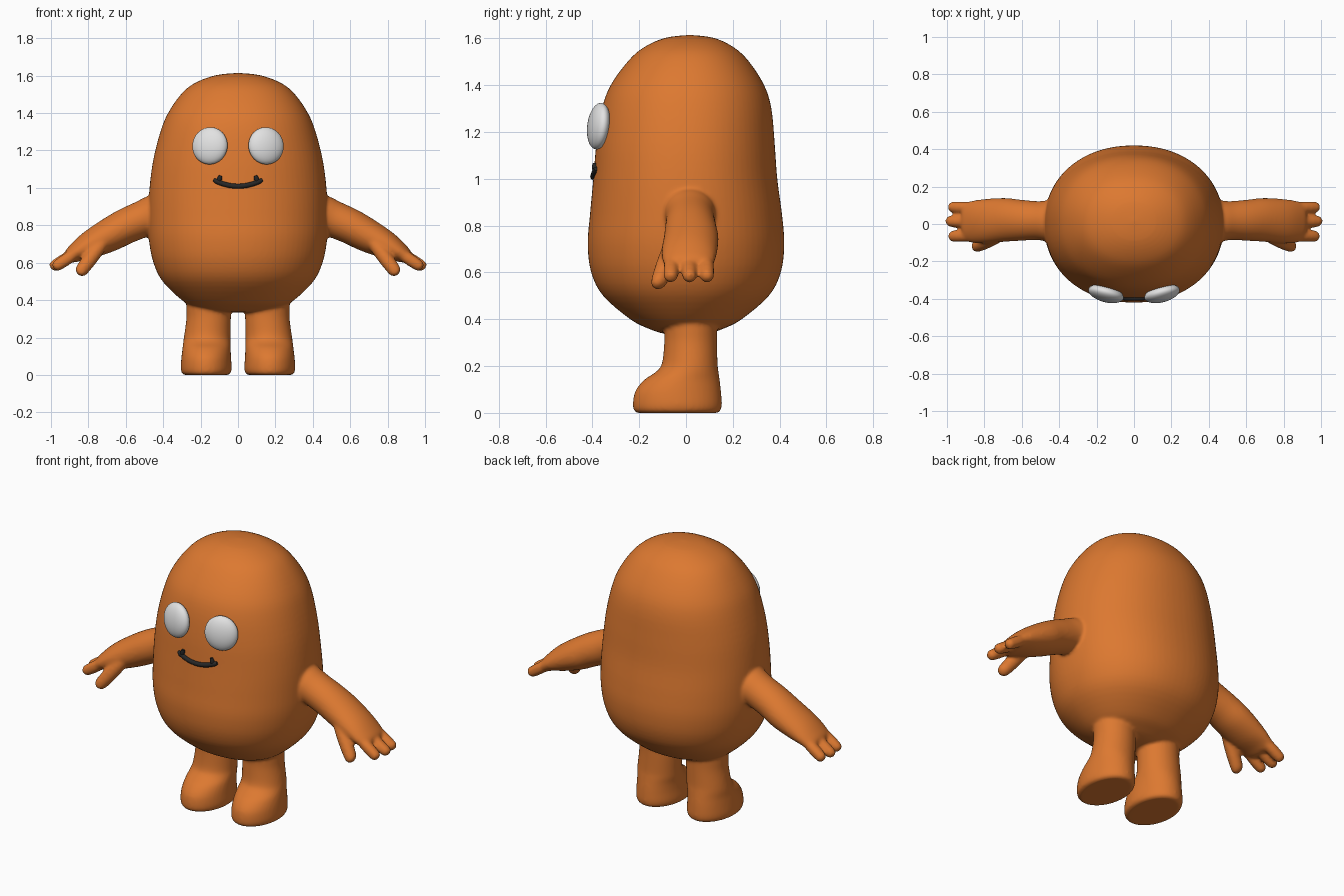
import bpy, bmesh
from math import sin, cos, pi, radians, copysign
from mathutils import Vector

if "Cube" in bpy.data.objects:
    bpy.data.objects.remove(bpy.data.objects["Cube"])

ROUND = 2.15  # squareness of the torso cross-section


def material(name, rgb):
    m = bpy.data.materials.new(name)
    m.use_nodes = True
    m.diffuse_color = (*rgb, 1)
    m.node_tree.nodes["Principled BSDF"].inputs["Base Color"].default_value = (*rgb, 1)
    return m


ORANGE = material("orange skin", (0.72, 0.19, 0.03))
WHITE = material("eye white", (0.76, 0.76, 0.76))
BLACK = material("mouth black", (0.02, 0.02, 0.02))


def smooth_rows(rows, steps=4):
    """Catmull-Rom curve through every column of the ring table."""
    pts = [rows[0]] + rows + [rows[-1]]
    out = []
    for p in zip(pts, pts[1:], pts[2:], pts[3:]):
        for i in range(steps):
            t = i / steps
            out.append([b + 0.5 * t * (c - a + t * (2 * a - 5 * b + 4 * c - d
                        + t * (3 * (b - c) + d - a))) for a, b, c, d in zip(*p)])
    return out + [rows[-1]]


def loft(bm, rows, sides=32, power=2.0, signs=(1, -1)):
    """Rows: x, y, z, radius along the tilted x axis, radius along y, tilt."""
    def bend(c):
        return copysign(abs(c) ** (2 / power), c)

    for s in signs:
        rings = []
        for x, y, z, rx, ry, tilt in smooth_rows(rows):
            u = Vector((s * cos(radians(tilt)), 0, sin(radians(tilt)))) * max(rx, 0.002)
            v = Vector((0, max(ry, 0.002), 0))
            rings.append([bm.verts.new(Vector((s * x, y, z)) + u * bend(cos(a)) + v * bend(sin(a)))
                          for a in (2 * pi * i / sides for i in range(sides))])
        for r, q in zip(rings, rings[1:]):
            for i in range(sides):
                j = (i + 1) % sides
                bm.faces.new((r[i], r[j], q[j], q[i]))
        bm.faces.new(rings[0])
        bm.faces.new(rings[-1])


def finish(bm, name, mat):
    bmesh.ops.recalc_face_normals(bm, faces=bm.faces)
    for f in bm.faces:
        f.smooth = True
    me = bpy.data.meshes.new(name)
    bm.to_mesh(me)
    bm.free()
    ob = bpy.data.objects.new(name, me)
    bpy.context.collection.objects.link(ob)
    me.materials.append(mat)
    return ob


# Torso: centre y, height, half width, half depth
torso = [
    (0, 0.335, 0.0, 0.0), (0, 0.338, 0.13, 0.09), (0, 0.36, 0.225, 0.16),
    (0, 0.4, 0.30, 0.238), (0, 0.5, 0.403, 0.354), (0, 0.6, 0.452, 0.405),
    (0, 0.72, 0.476, 0.42), (0, 0.85, 0.48, 0.41), (-0.003, 1.0, 0.473, 0.393),
    (-0.002, 1.15, 0.453, 0.381), (0.003, 1.3, 0.415, 0.362), (0.006, 1.4, 0.374, 0.328),
    (0.01, 1.5, 0.305, 0.26), (0.012, 1.56, 0.232, 0.195), (0.015, 1.602, 0.12, 0.105),
    (0.015, 1.615, 0.0, 0.0)]
skin = bmesh.new()
loft(skin, [[0, y, z, w, d, 0] for y, z, w, d in torso], sides=80, power=ROUND, signs=(1,))

# Legs with feet: centre x, centre y, height, half width, half depth
leg = [
    (0.17, -0.037, 0.0, 0.105, 0.155), (0.17, -0.037, 0.003, 0.125, 0.18),
    (0.17, -0.037, 0.03, 0.136, 0.19), (0.17, -0.034, 0.09, 0.133, 0.184),
    (0.168, -0.018, 0.14, 0.129, 0.162), (0.166, 0.005, 0.175, 0.127, 0.134),
    (0.164, 0.016, 0.21, 0.124, 0.119), (0.157, 0.02, 0.3, 0.119, 0.113),
    (0.157, 0.02, 0.36, 0.119, 0.113), (0.157, 0.02, 0.45, 0.12, 0.115)]
loft(skin, [[*r, 0] for r in leg], sides=40)

# Arms with flattened hands
loft(skin, [
    [0.38, 0.015, 0.862, 0.105, 0.112, 80], [0.45, 0.015, 0.853, 0.108, 0.112, 76],
    [0.51, 0.018, 0.833, 0.099, 0.104, 67], [0.60, 0.02, 0.795, 0.095, 0.109, 63],
    [0.69, 0.022, 0.747, 0.09, 0.117, 61], [0.79, 0.015, 0.695, 0.075, 0.119, 57],
    [0.86, 0.012, 0.657, 0.054, 0.113, 53], [0.90, 0.012, 0.63, 0.037, 0.1, 50],
    [0.915, 0.012, 0.618, 0.0, 0.06, 50]])


# Three fingers and a thumb on each hand
def finger(a, b, r, tilt):
    a, b = Vector(a), Vector(b)
    rows = [(0, 0), (0.05, 0.8), (0.4, 1.05), (0.82, 1), (0.95, 0.72), (1, 0)]
    loft(skin, [[*a.lerp(b, t), r * k, r * k, tilt] for t, k in rows], sides=16)


for y0, y1, reach in ((-0.06, -0.066, 0.988), (0.012, 0.015, 1.004), (0.084, 0.09, 0.99)):
    finger((0.84, y0, 0.67), (reach, y1, 0.57), 0.031, 55)
finger((0.70, -0.055, 0.74), (0.856, -0.123, 0.534), 0.037, 39)

# Blend all limbs into one soft skin
body = finish(skin, "body", ORANGE)
remesh = body.modifiers.new("Blend", "REMESH")
remesh.mode = "VOXEL"
remesh.voxel_size = 0.009
remesh.use_smooth_shade = True
soften = body.modifiers.new("Soften", "SMOOTH")
soften.factor = 0.5
soften.iterations = 7

# Eyes: flattened balls that lean with the face
for side, name in ((1, "left_eye"), (-1, "right_eye")):
    bm = bmesh.new()
    bmesh.ops.create_uvsphere(bm, u_segments=32, v_segments=20, radius=1)
    eye = finish(bm, name, WHITE)
    eye.scale = (0.097, 0.044, 0.1)
    eye.location = (0.15 * side, -0.373, 1.225)
    eye.rotation_euler = (radians(-7), 0, radians(15) * side)


# Mouth: a smile with a short upright tick near each corner
def on_face(x, z):
    return (x, -0.396 * (1 - (abs(x) / 0.47) ** ROUND) ** (1 / ROUND), z)


curve = bpy.data.curves.new("mouth", "CURVE")
curve.dimensions = "3D"
curve.bevel_depth = 0.0135
curve.bevel_resolution = 3
curve.use_fill_caps = True
smile = [(x, 1.009 + 2 * x * x) for x in (i * 0.013 for i in range(-10, 11))]
ticks = [[(s * 0.104, 1.03), (s * 0.099, 1.048), (s * 0.094, 1.066)] for s in (-1, 1)]
for line in [smile] + ticks:
    sp = curve.splines.new("POLY")
    sp.points.add(len(line) - 1)
    for i, (p, (x, z)) in enumerate(zip(sp.points, line)):
        p.co = (*on_face(x, z), 1)
        p.radius = 0.65 if i in (0, len(line) - 1) else 1
    sp.use_smooth = True
mouth = bpy.data.objects.new("mouth", curve)
bpy.context.collection.objects.link(mouth)
curve.materials.append(BLACK)
